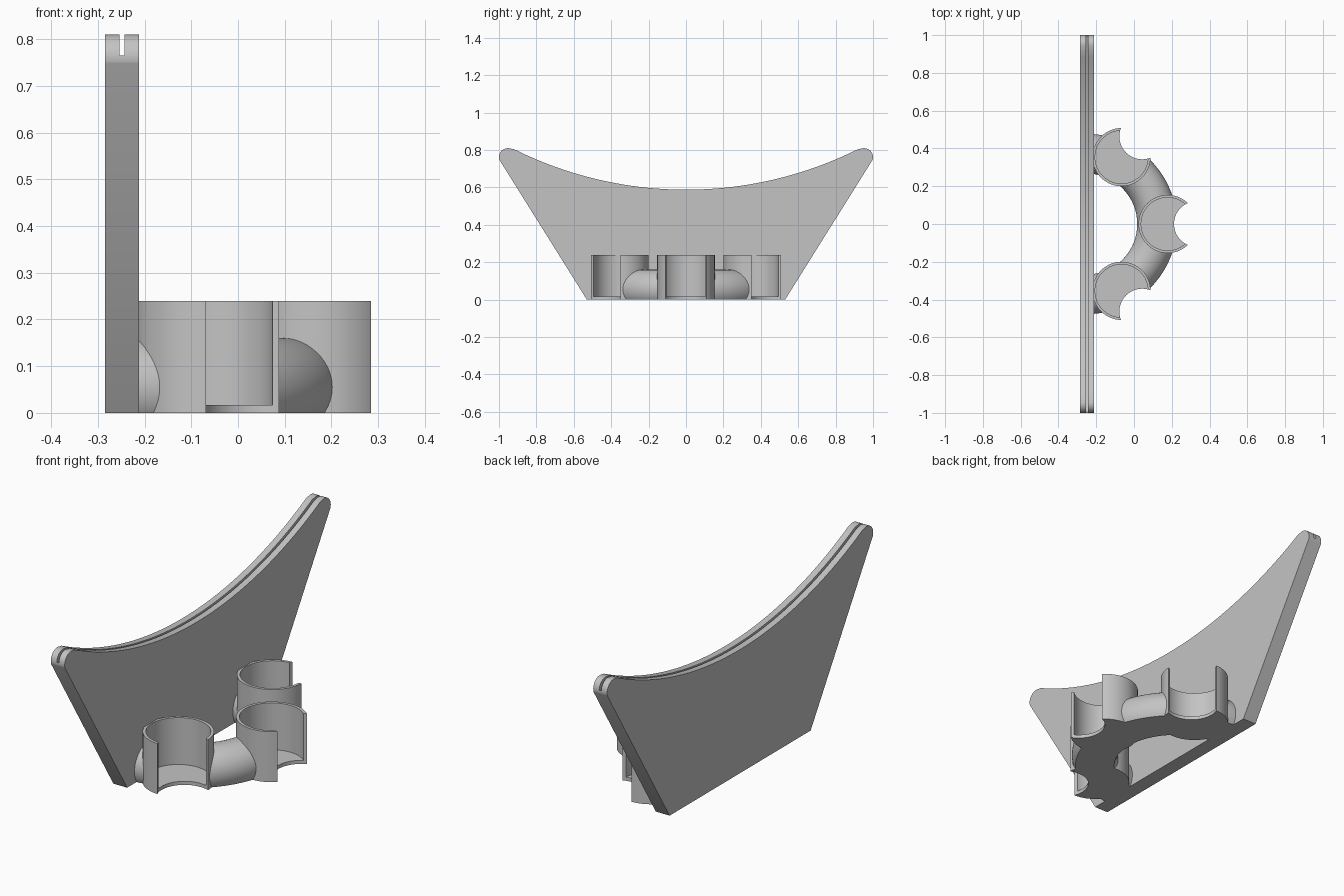
import bpy, bmesh, math
from mathutils import Vector, Matrix

cube = bpy.data.objects.get("Cube")
if cube:
    bpy.data.objects.remove(cube, do_unlink=True)

grey = bpy.data.materials.new("plain grey")
grey.use_nodes = True
grey.diffuse_color = (0.55, 0.55, 0.55, 1)
grey.node_tree.nodes["Principled BSDF"].inputs["Base Color"].default_value = (0.55, 0.55, 0.55, 1)


def make(name, bm):
    bmesh.ops.recalc_face_normals(bm, faces=bm.faces)
    mesh = bpy.data.meshes.new(name)
    bm.to_mesh(mesh)
    bm.free()
    mesh.materials.append(grey)
    ob = bpy.data.objects.new(name, mesh)
    bpy.context.collection.objects.link(ob)
    return ob


def prism(name, points, x0, x1):
    """Extrude a (y, z) outline along x."""
    bm = bmesh.new()
    face = bm.faces.new([bm.verts.new((x0, y, z)) for y, z in points])
    out = bmesh.ops.extrude_face_region(bm, geom=[face])["geom"]
    bmesh.ops.translate(bm, vec=(x1 - x0, 0, 0),
                        verts=[v for v in out if isinstance(v, bmesh.types.BMVert)])
    return make(name, bm)


def cylinder(name, centre, radius, z0, z1):
    bm = bmesh.new()
    spot = Matrix.Translation((centre.x, centre.y, (z0 + z1) / 2))
    bmesh.ops.create_cone(bm, cap_ends=True, segments=96, radius1=radius,
                          radius2=radius, depth=z1 - z0, matrix=spot)
    return make(name, bm)


def combine(target, tool, operation):
    """Apply a boolean and discard the helper."""
    tool.hide_render = True
    mod = target.modifiers.new("cut", 'BOOLEAN')
    mod.operation, mod.solver, mod.object = operation, 'EXACT', tool
    bpy.context.view_layer.objects.active = target
    bpy.ops.object.modifier_apply(modifier=mod.name)
    bpy.data.objects.remove(tool, do_unlink=True)


def smooth(ob):
    bpy.ops.object.select_all(action='DESELECT')
    ob.select_set(True)
    bpy.context.view_layer.objects.active = ob
    bpy.ops.object.shade_smooth_by_angle(angle=math.radians(30))


def sag(y, radius, low):
    return low + radius - math.sqrt(radius ** 2 - y ** 2)


# Upright plate with rounded horns and a concave top edge
half = [(0.53, 0), (0.998, 0.748)]
for i in range(11):
    a = math.radians(-10 + 12 * i)
    half.append((0.952 + 0.048 * math.cos(a), 0.762 + 0.048 * math.sin(a)))
half += [(y, sag(y, 2.06, 0.588)) for y in [0.92 * (1 - i / 24) for i in range(24)]]
outline = half + [(0, 0.588)] + [(-y, z) for y, z in reversed(half)]
plate = prism("upright_plate", outline, -0.285, -0.212)

# Narrow card slot along the top edge
floor = [(y, sag(y, 2.13, 0.516)) for y in [-1.05 + 2.1 * i / 48 for i in range(49)]]
slot = prism("slot_cutter", floor + [(1.05, 1), (-1.05, 1)], -0.254, -0.243)
combine(plate, slot, 'DIFFERENCE')
smooth(plate)

# Half-ring arm, swept around a point inside the plate
pivot = Vector((-0.25, 0, 0))
bm = bmesh.new()
tube = []
for i in range(48):
    a = math.tau * i / 48
    tube.append(bm.verts.new((-0.25, -0.372 + 0.105 * math.cos(a), 0.055 + 0.105 * math.sin(a))))
start = bm.faces.new(tube)
bmesh.ops.spin(bm, geom=[start, *start.edges, *start.verts], cent=pivot,
               axis=(0, 0, 1), angle=math.pi, steps=64, use_duplicate=False)
bmesh.ops.remove_doubles(bm, verts=bm.verts, dist=1e-5)
arm = make("holder_arm", bm)

# Three cups: position and direction of the open side
cups = [(Vector((0.178, 0, 0)), 0),
        (Vector((-0.066, 0.354, 0)), math.pi / 4),
        (Vector((-0.066, -0.354, 0)), -math.pi / 4)]
for centre, turn in cups:
    combine(arm, cylinder("cup_wall", centre, 0.154, -0.08, 0.24), 'UNION')
for centre, turn in cups:
    combine(arm, cylinder("bore_cutter", centre, 0.14, 0.017, 0.4), 'DIFFERENCE')
    mouth = centre + 0.155 * Vector((math.cos(turn), math.sin(turn), 0))
    combine(arm, cylinder("mouth_cutter", mouth, 0.121, -0.2, 0.5), 'DIFFERENCE')

# Flat underside
base = prism("base_cutter", [(-1, -0.5), (1, -0.5), (1, 0), (-1, 0)], -1, 1)
combine(arm, base, 'DIFFERENCE')
arm.name = "cup_holder"
smooth(arm)
